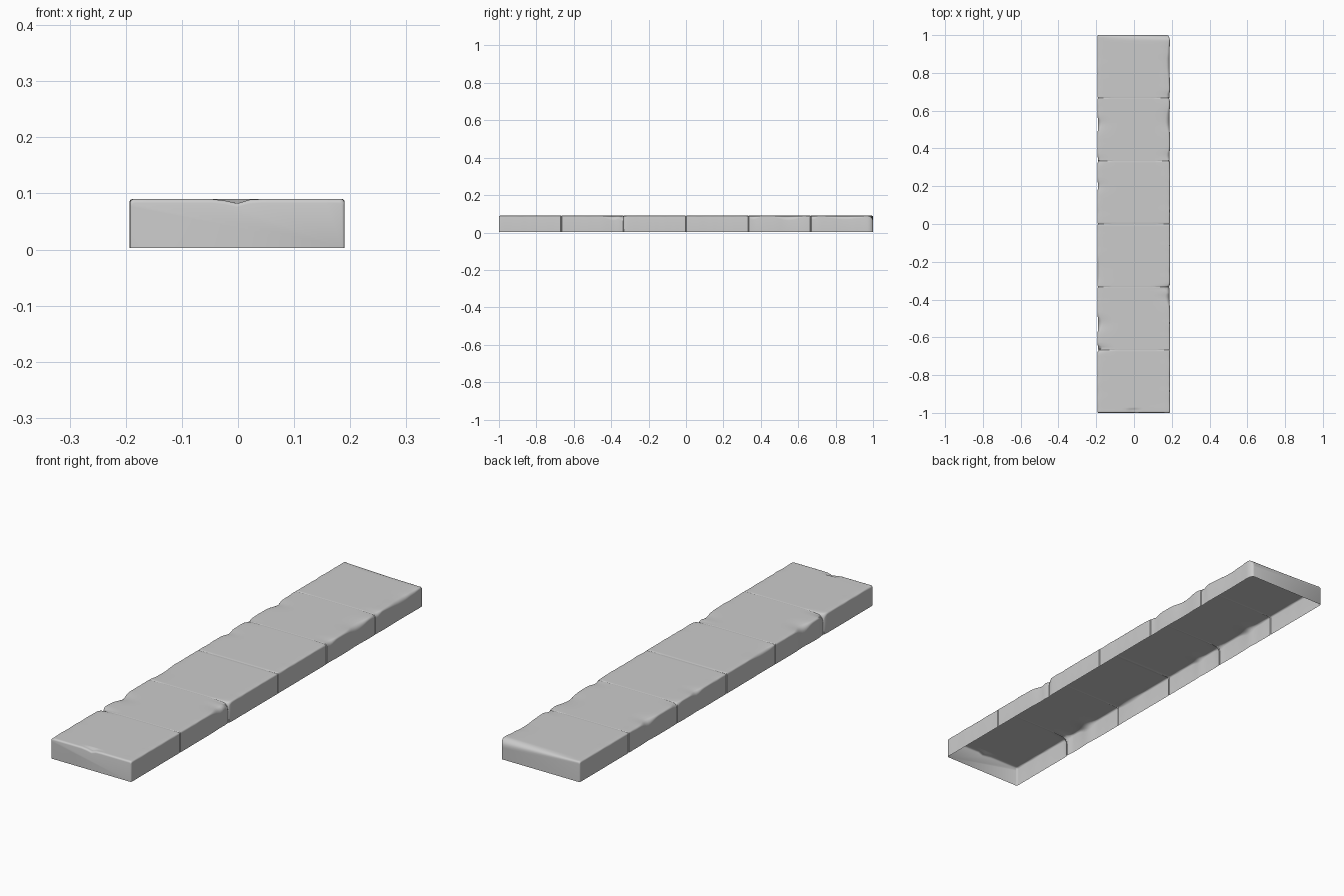
import bpy
import bmesh
from math import cos, sin, pi, exp, sqrt
from mathutils import Vector, noise

if "Cube" in bpy.data.objects:
    bpy.data.objects.remove(bpy.data.objects["Cube"], do_unlink=True)

LEFT, RIGHT, HEIGHT, BASE = 0.19, 0.193, 0.09, 0.003
SEAMS = [i / 3 - 1 for i in range(1, 6)]
STEPS = 160

# Worn spots on each long edge: (position, size, spread)
CHIPS = {
    1: [(-0.34, 0.022, 0.012), (-0.39, 0.016, 0.04), (0.36, 0.012, 0.03),
        (0.55, 0.016, 0.06), (0.68, 0.012, 0.02), (0.85, 0.012, 0.08)],
    -1: [(-0.66, 0.026, 0.014), (-0.53, 0.02, 0.04), (-0.25, 0.008, 0.05),
         (0.2, 0.01, 0.03), (0.34, 0.012, 0.02), (0.53, 0.016, 0.04)],
}


def edge_radius(side, y):
    """Rounding of the top long edge, larger where it is chipped."""
    r = 0.007 + sum(a * exp(-((y - c) / s) ** 2) for c, a, s in CHIPS[side])
    return max(0.004, r + 0.003 * noise.noise(Vector((side * 5, y * 22, 0))))


def end_inset(y, radius):
    """Rounding towards the two short ends."""
    d = 1 - abs(y)
    if d >= radius:
        return 0
    return radius - sqrt(max(0, radius ** 2 - (radius - d) ** 2))


def seam_depth(y):
    return 0.003 if min(abs(y - s) for s in SEAMS) < 0.0005 else 0


def corner_wear(side, y):
    return 0.03 if side > 0 and y > 0 else 0.007


def side_points(side, y):
    """Wall foot to top edge on one side of the cross-section."""
    half = LEFT if side > 0 else RIGHT
    e = end_inset(y, corner_wear(side, y))
    r = edge_radius(side, y)
    x = half - 0.5 * e - seam_depth(y) - 0.15 * (r - 0.007)
    z = HEIGHT - e - 0.5 * seam_depth(y) - 0.15 * (r - 0.007)
    pts = [(side * x, BASE)]
    for k in range(6):
        a = k * pi / 10
        pts.append((side * (x - r + r * cos(a)), z - r + r * sin(a)))
    return pts


def section(y):
    right, left = side_points(-1, y), side_points(1, y)
    (xa, za), (xb, zb) = right[-1], left[-1]
    top = []
    for k in range(1, 16):
        t = k / 16
        z = za + (zb - za) * t
        # Keep slabs flat away from their worn edges
        flat = HEIGHT - 0.3 * seam_depth(y)
        if abs(y) < 0.965:
            z += (flat - z) * min(1, 6 * min(t, 1 - t))
        x = xa + (xb - xa) * t
        # Small nick in the middle of the front edge
        if y < -0.98:
            z -= 0.008 * exp(-((x + 0.005) / 0.018) ** 2)
        top.append((x, z))
    return right + top + left[::-1]


# Stations along the beam, tighter at seams and ends
stations = {round(-1 + 2 * i / STEPS, 4) for i in range(STEPS + 1)}
stations = {y for y in stations if min(abs(y - s) for s in SEAMS) > 0.004}
for s in SEAMS:
    stations |= {s - 0.003, s, s + 0.003}
for d in (0.001, 0.003, 0.006, 0.018, 0.03):
    stations |= {1 - d, d - 1}

# Open-bottomed shell lofted through the sections
bm = bmesh.new()
rows = [[bm.verts.new((x, y, z)) for x, z in section(y)] for y in sorted(stations)]
for a, b in zip(rows, rows[1:]):
    for i in range(len(a) - 1):
        bm.faces.new((a[i], b[i], b[i + 1], a[i + 1]))
bm.faces.new(rows[0])
bm.faces.new(rows[-1][::-1])
bmesh.ops.recalc_face_normals(bm, faces=bm.faces)
bm.normal_update()
if sum(f.normal.z * f.calc_area() for f in bm.faces) < 0:
    bmesh.ops.reverse_faces(bm, faces=bm.faces)
mesh = bpy.data.meshes.new("stone_slab_row")
bm.to_mesh(mesh)
bm.free()

# Plain grey stone
stone = bpy.data.materials.new("grey_stone")
stone.use_nodes = True
grey = (0.6, 0.6, 0.6, 1)
stone.diffuse_color = grey
bsdf = stone.node_tree.nodes["Principled BSDF"]
bsdf.inputs["Base Color"].default_value = grey
bsdf.inputs["Roughness"].default_value = 0.8
mesh.materials.append(stone)

slabs = bpy.data.objects.new("stone_slab_row", mesh)
bpy.context.collection.objects.link(slabs)
bpy.ops.object.select_all(action="DESELECT")
slabs.select_set(True)
bpy.context.view_layer.objects.active = slabs
bpy.ops.object.shade_smooth_by_angle(angle=pi / 5)
